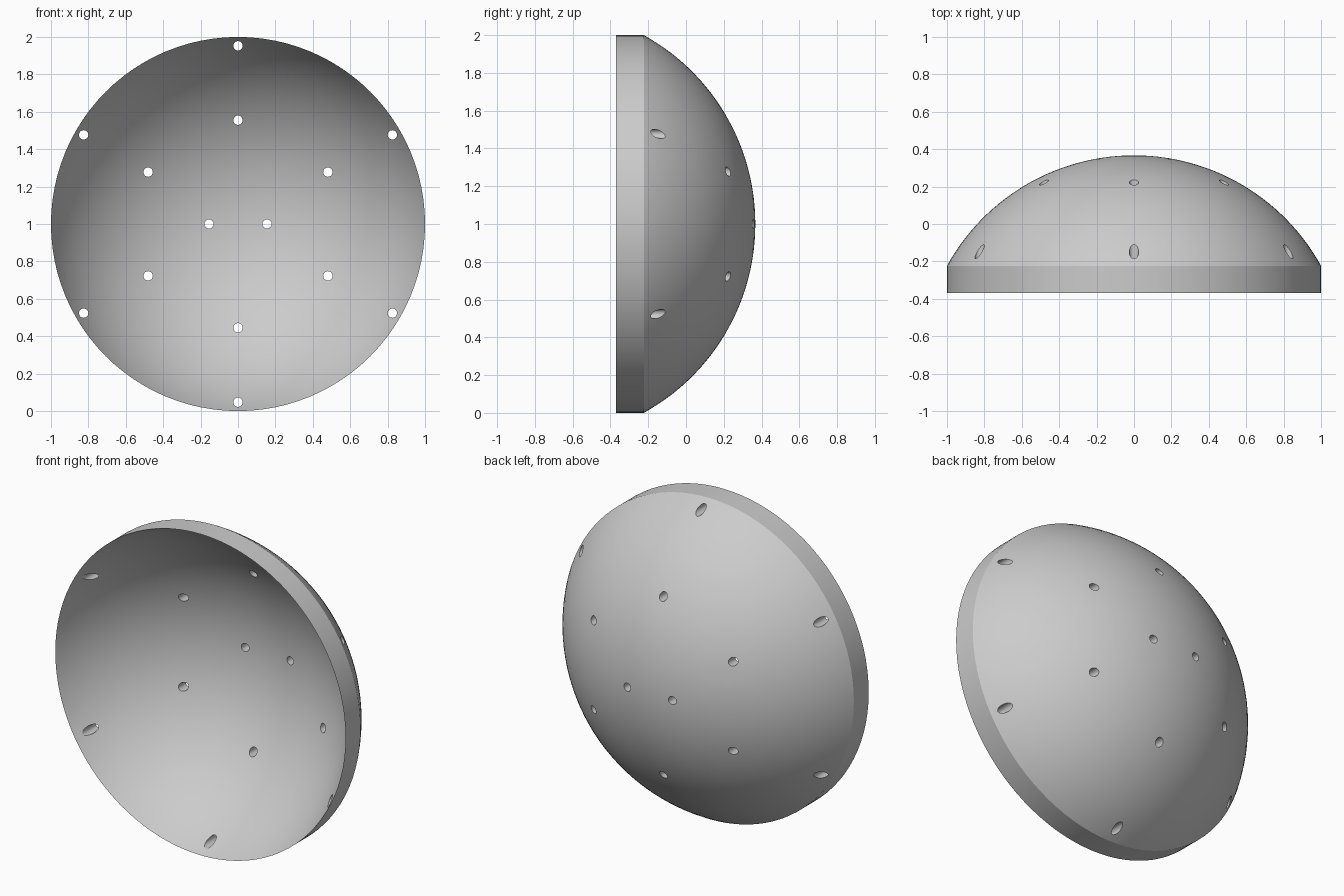
import bpy, bmesh, math
from mathutils import Matrix, Vector

if "Cube" in bpy.data.objects:
    bpy.data.objects.remove(bpy.data.objects["Cube"])

CENTRE_Y = -0.775      # centre of both spherical surfaces
OUTER_R = 1.142
INNER_R = 1.079
RINGS = 28
SEGMENTS = 96


def make_object(name, bm):
    mesh = bpy.data.meshes.new(name)
    bmesh.ops.recalc_face_normals(bm, faces=bm.faces)
    bm.to_mesh(mesh)
    bm.free()
    obj = bpy.data.objects.new(name, mesh)
    bpy.context.collection.objects.link(obj)
    return obj


def arc(radius):
    """Meridian from the dish axis out to the rim."""
    end = math.asin(1 / radius)
    return [Vector((radius * math.sin(end * i / RINGS),
                    CENTRE_Y + radius * math.cos(end * i / RINGS), 1))
            for i in range(RINGS + 1)]


# Dish shell: inner bowl, straight rim band and outer dome, spun about y
bm = bmesh.new()
points = arc(INNER_R) + arc(OUTER_R)[::-1]
verts = [bm.verts.new(p) for p in points]
edges = [bm.edges.new(pair) for pair in zip(verts, verts[1:])]
bmesh.ops.spin(bm, geom=verts + edges, cent=(0, 0, 1), axis=(0, 1, 0),
               angle=math.tau, steps=SEGMENTS, use_duplicate=False)
bmesh.ops.remove_doubles(bm, verts=bm.verts, dist=0.0005)
dish = make_object("dish", bm)

# Drill cutters: two rings of six holes and a pair near the middle
holes = [(-0.155, 1), (0.155, 1)]
for ring in (0.555, 0.953):
    for i in range(6):
        a = math.radians(90 + 60 * i)
        holes.append((ring * math.cos(a), 1 + ring * math.sin(a)))
bm = bmesh.new()
for x, z in holes:
    bmesh.ops.create_cone(
        bm, cap_ends=True, segments=24, radius1=0.025, radius2=0.025, depth=2,
        matrix=Matrix.Translation((x, 0, z)) @ Matrix.Rotation(math.pi / 2, 4, 'X'))
drill = make_object("hole_cutter", bm)
drill.hide_render = True

cut = dish.modifiers.new("holes", 'BOOLEAN')
cut.operation = 'DIFFERENCE'
cut.solver = 'EXACT'
cut.object = drill
bpy.ops.object.select_all(action='DESELECT')
bpy.context.view_layer.objects.active = dish
dish.select_set(True)
bpy.ops.object.modifier_apply(modifier=cut.name)
bpy.data.objects.remove(drill)

# Smooth surfaces with a crisp rim and crisp hole edges
bpy.ops.object.shade_smooth_by_angle(angle=math.radians(25))

# Plain grey finish
grey = bpy.data.materials.new("light grey")
grey.use_nodes = True
colour = (0.6, 0.6, 0.6, 1)
grey.diffuse_color = colour
grey.node_tree.nodes["Principled BSDF"].inputs["Base Color"].default_value = colour
dish.data.materials.clear()
dish.data.materials.append(grey)
